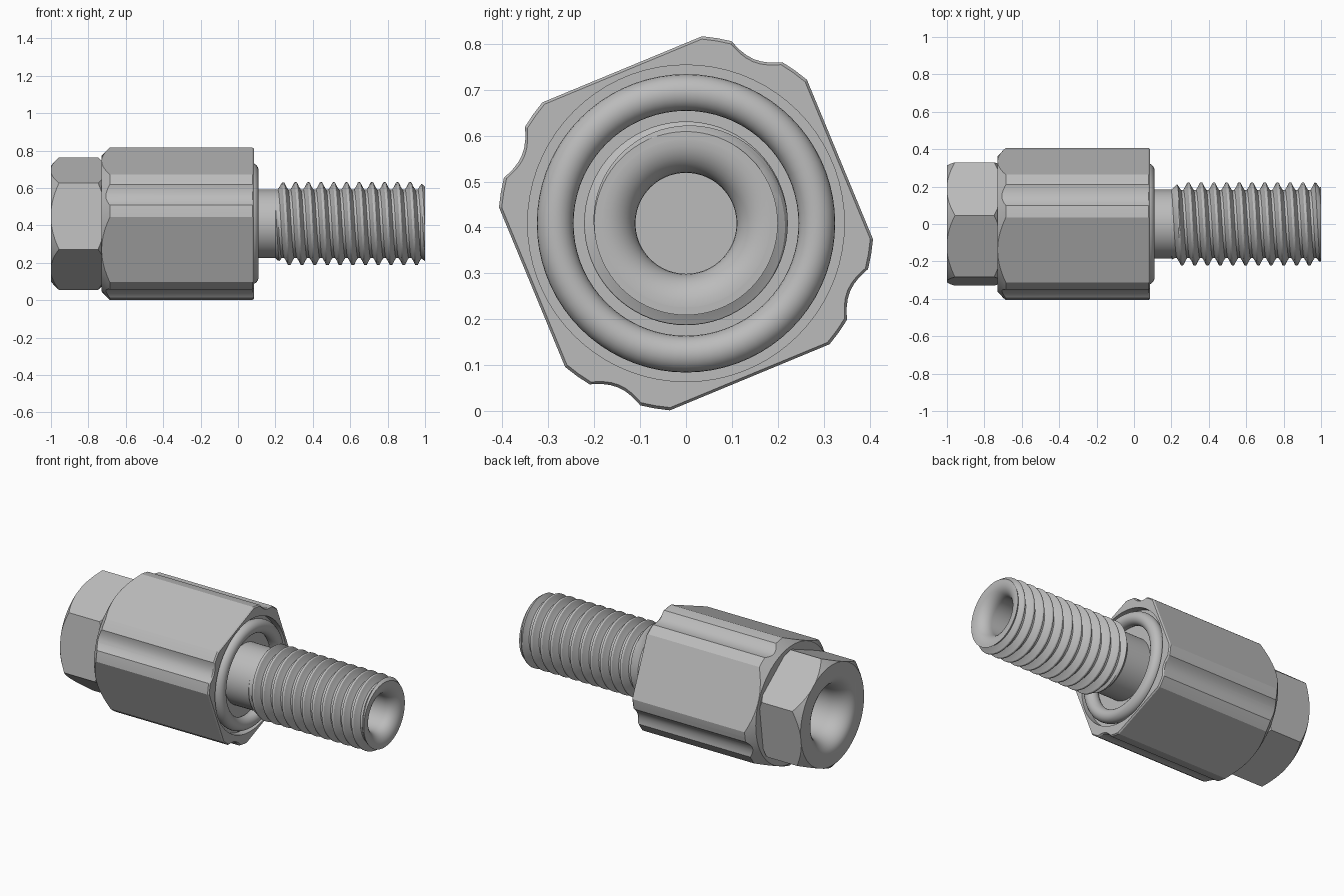
import bpy, bmesh
from math import sin, cos, pi, radians, tau

cube = bpy.data.objects.get("Cube")
if cube:
    bpy.data.objects.remove(cube, do_unlink=True)

AXIS_Z = 0.409      # height of the long axis
TURN = 22.5         # rotation of the flats about the long axis
SEGMENTS = 72

steel = bpy.data.materials.new("grey steel")
steel.use_nodes = True
grey = (0.5, 0.5, 0.5, 1)
steel.diffuse_color = grey
steel.node_tree.nodes["Principled BSDF"].inputs["Base Color"].default_value = grey


def finish(name, bm):
    """Clean the mesh and place it as an object on the long axis."""
    bmesh.ops.remove_doubles(bm, verts=bm.verts[:], dist=1e-5)
    loose = [e for e in bm.edges if not e.link_faces]
    bmesh.ops.delete(bm, geom=loose, context='EDGES')
    bmesh.ops.recalc_face_normals(bm, faces=bm.faces[:])
    mesh = bpy.data.meshes.new(name)
    bm.to_mesh(mesh)
    bm.free()
    mesh.materials.append(steel)
    obj = bpy.data.objects.new(name, mesh)
    obj.location.z = AXIS_Z
    bpy.context.collection.objects.link(obj)
    smooth(obj)
    return obj


def smooth(obj, angle=20):
    for poly in obj.data.polygons:
        poly.use_smooth = True
    obj.data.set_sharp_from_angle(angle=radians(angle))


def bridge(bm, rows, closed):
    """Join neighbouring rows of points with quads."""
    rows = [[bm.verts.new(p) for p in row] for row in rows]
    for a, b in zip(rows, rows[1:]):
        n = len(a)
        for j in range(n if closed else n - 1):
            k = (j + 1) % n
            bm.faces.new((a[j], a[k], b[k], b[j]))
    return rows


def lathe(name, profile):
    """Revolve (x, radius) points about the long axis."""
    bm = bmesh.new()
    rows = [[(x, r * cos(tau * i / SEGMENTS), r * sin(tau * i / SEGMENTS))
             for i in range(SEGMENTS)] for x, r in profile]
    bridge(bm, rows, True)
    return finish(name, bm)


def prism(name, section, stations):
    """Stretch a (y, z) section through (x, scale) stations and cap it."""
    bm = bmesh.new()
    rows = bridge(bm, [[(x, y * s, z * s) for y, z in section] for x, s in stations], True)
    bm.faces.new(rows[0])
    bm.faces.new(rows[-1])
    return finish(name, bm)


def polar(radius, degrees):
    return radius * cos(radians(degrees)), radius * sin(radians(degrees))


def lip(x_end, x_in, r_end, r_in, steps=8):
    """Rounded mouth of a bore, from the end face inwards."""
    return [(x_in + (x_end - x_in) * cos(pi / 2 * i / steps),
             r_end + (r_in - r_end) * sin(pi / 2 * i / steps)) for i in range(steps + 1)]


def trim(obj, envelope):
    """Keep only what lies inside the turned envelope."""
    mod = obj.modifiers.new("turned", 'BOOLEAN')
    mod.operation = 'INTERSECT'
    mod.solver = 'EXACT'
    mod.object = envelope
    graph = bpy.context.evaluated_depsgraph_get()
    mesh = bpy.data.meshes.new_from_object(obj.evaluated_get(graph))
    obj.modifiers.clear()
    obj.data = mesh
    bpy.data.objects.remove(envelope, do_unlink=True)
    smooth(obj)


# Main body: four flats, rounded corners, each with a shallow flute
section = []
for corner in range(4):
    middle = TURN + 45 + 90 * corner
    for d in (-17.6, -13, -8.4):
        section.append(polar(0.409, middle + d))
    for d in (-7, -5, -2.5, 0, 2.5, 5, 7):
        section.append(polar(0.387 + 0.022 * (d / 8.4) ** 2, middle + d))
    for d in (8.4, 13, 17.6):
        section.append(polar(0.409, middle + d))
body = prism("main_body", section, [(-0.73, 1), (0.077, 1), (0.085, 0.985)])
trim(body, lathe("body_envelope", [
    (-0.55, 0), (-0.55, 0.15), (-0.73, 0.15), (-0.73, 0.362), (-0.675, 0.42),
    (0.2, 0.42), (0.2, 0.345), (0.04, 0.345), (0.04, 0)]))

# Hexagonal end with chamfered corners and a rounded bore
hexagon = [polar(0.357, TURN + 60 * i) for i in range(6)]
nut = prism("hex_end", hexagon, [(-1, 1), (-0.73, 1)])
mouth = lip(-1, -0.88, 0.235, 0.15)
trim(nut, lathe("hex_envelope", mouth + [
    (-0.72, 0.15), (-0.72, 0.325), (-0.755, 0.365), (-0.95, 0.365), (-1.004, 0.306), mouth[0]]))

# Sealing ring seated in the groove
lathe("sealing_ring", [(0.07 + 0.04 * cos(tau * i / 24), 0.285 + 0.04 * sin(tau * i / 24))
                       for i in range(25)])

# Plain neck under the thread
lathe("neck", [(0.03, 0.184), (0.205, 0.184)])

# Right-handed thread swept as a helical strip, tapered at both ends
PITCH, ROOT, DEPTH = 0.068, 0.183, 0.039
START, END = 0.2, 1.0
tooth = [(0, 0), (0.15, 0), (0.3, 0.4), (0.45, 0.95), (0.5, 1), (0.6, 1),
         (0.65, 0.95), (0.8, 0.4), (0.95, 0), (1, 0)]
rows = []
for i in range(-2 * SEGMENTS, 13 * SEGMENTS + 1):
    row = []
    for u, h in tooth:
        x = min(max(0.1856 + PITCH * (i / SEGMENTS + u), START), END)
        limit = min(ROOT + (x - START), 0.2 + 0.7 * (END - x))
        r = min(ROOT + DEPTH * h, limit)
        row.append((x, r * cos(tau * i / SEGMENTS), r * sin(tau * i / SEGMENTS)))
    rows.append(row)
bm = bmesh.new()
bridge(bm, rows, False)
finish("thread", bm)

# Rounded blind bore in the threaded end
lathe("threaded_end_bore", [(0.976, 0.183), (1.0, 0.2)] + lip(1.0, 0.93, 0.182, 0.11)
      + [(0.5, 0.11), (0.5, 0)])
